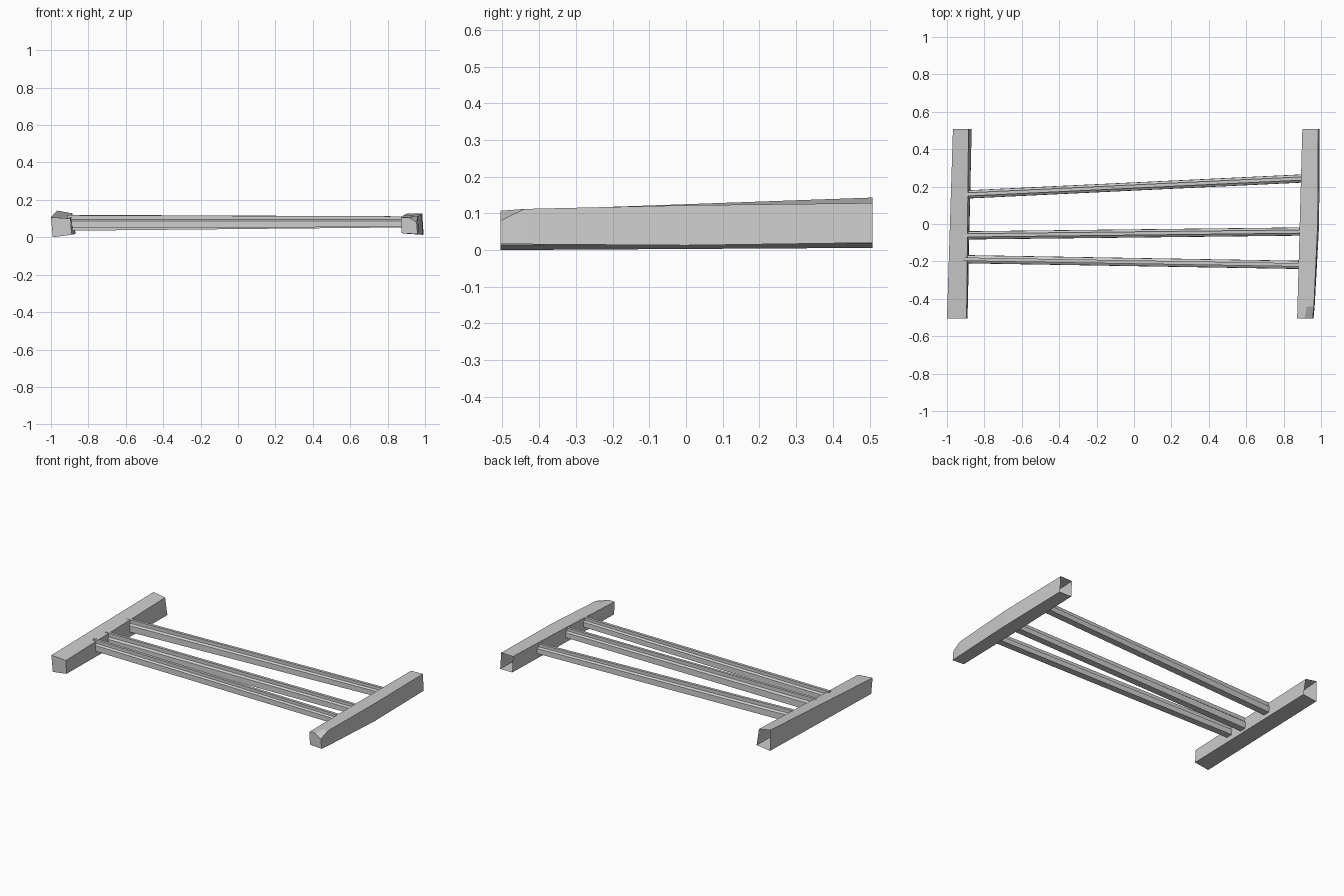
import bpy

def loft(name, rings, cap_front=False):
    """Skin a list of equal-length point rings; flat shaded, optional first cap."""
    n = len(rings[0])
    verts = [p for ring in rings for p in ring]
    faces = []
    for r in range(len(rings) - 1):
        for i in range(n):
            j = (i + 1) % n
            faces.append((r*n + i, r*n + j, (r+1)*n + j, (r+1)*n + i))
    if cap_front:
        faces.append(tuple(reversed(range(n))))
    mesh = bpy.data.meshes.new(name)
    mesh.from_pydata(verts, [], faces)
    mesh.update()
    obj = bpy.data.objects.new(name, mesh)
    bpy.context.collection.objects.link(obj)
    return obj

def beam(name, sections):
    # each section: y position and an (x, z) outline, clockwise from top left
    loft(name, [[(x, y, z) for x, z in pts] for y, pts in sections], cap_front=True)

# Left cross beam: slightly crooked, open at the back
beam("left_beam", [
    (-0.505, [(-1.0, 0.107), (-0.895, 0.10), (-0.89, 0.014), (-0.99, 0.0)]),
    (0.508, [(-0.968, 0.143), (-0.885, 0.128), (-0.868, 0.018), (-0.965, 0.006)]),
])

# Right cross beam: bent outer side, chipped front corner, open at the back
beam("right_beam", [
    (-0.505, [(0.872, 0.105), (0.912, 0.107), (0.955, 0.08), (0.96, 0.017), (0.875, 0.022)]),
    (-0.44, [(0.874, 0.107), (0.925, 0.11), (0.962, 0.112), (0.966, 0.016), (0.877, 0.022)]),
    (0.0, [(0.886, 0.118), (0.935, 0.12), (0.982, 0.122), (0.99, 0.013), (0.888, 0.02)]),
    (0.508, [(0.90, 0.126), (0.94, 0.127), (0.985, 0.128), (0.992, 0.02), (0.905, 0.02)]),
])

# Long rails: wide foot with a narrow head; y offset, foot and top heights
PROFILE = [(-0.022, 0.0), (0.022, 0.0), (0.021, 0.55), (0.009, 0.68),
           (0.009, 1.0), (-0.009, 1.0), (-0.009, 0.68), (-0.021, 0.55)]

def rail(name, left, right):
    rings = []
    for x, (yc, z0, z1) in ((-0.915, left), (0.915, right)):
        rings.append([(x, yc + y, z0 + t * (z1 - z0)) for y, t in PROFILE])
    loft(name, rings)

rail("back_rail", (0.157, 0.045, 0.12), (0.244, 0.054, 0.112))
rail("middle_rail", (-0.061, 0.035, 0.116), (-0.040, 0.053, 0.111))
rail("front_rail", (-0.188, 0.05, 0.118), (-0.219, 0.055, 0.112))
